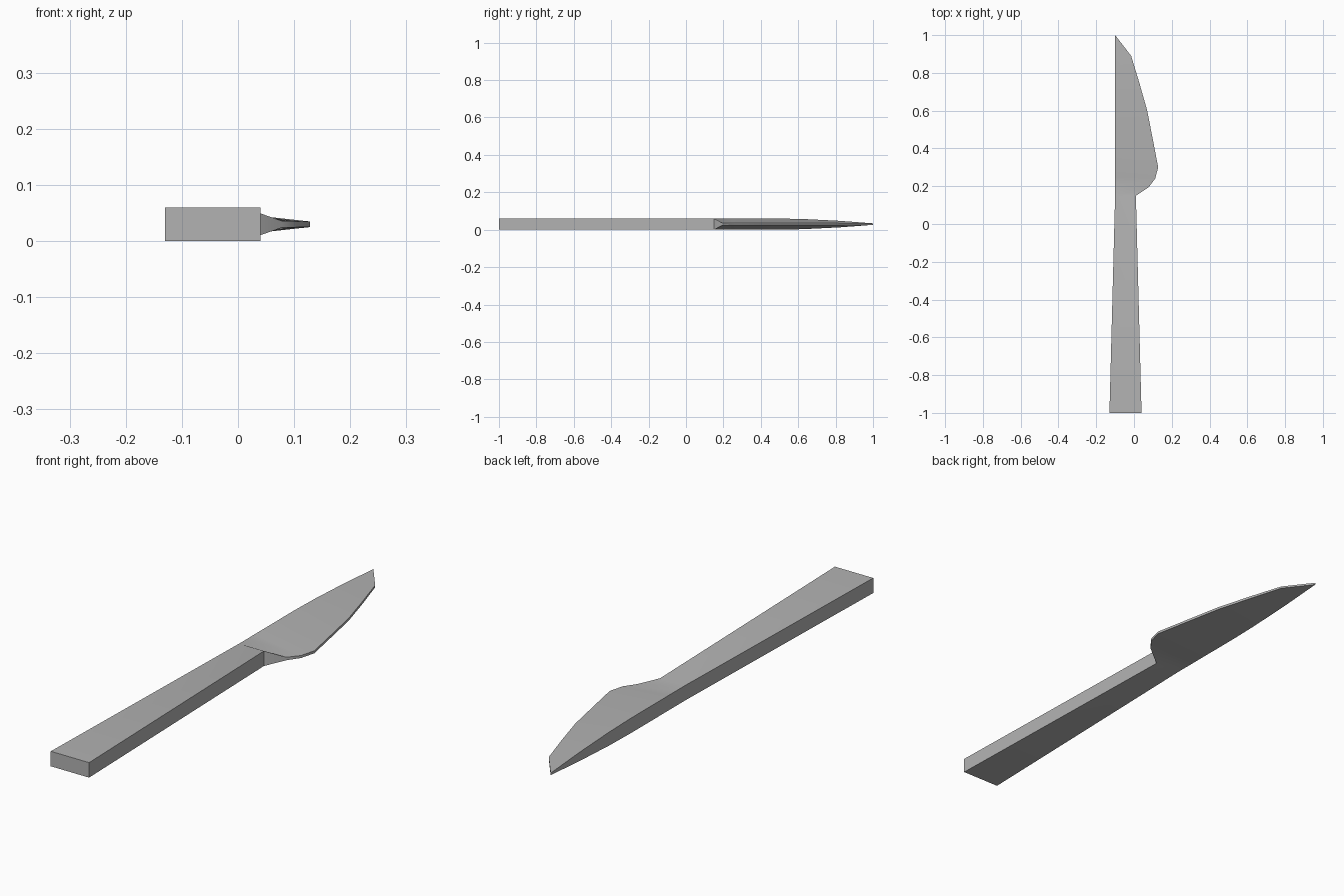
import bpy, bmesh

cube = bpy.data.objects.get("Cube")
if cube:
    bpy.data.objects.remove(cube, do_unlink=True)

MID = 0.03  # height of the centre plane

grey = bpy.data.materials.new("plain_grey")
grey.use_nodes = True
colour = (0.45, 0.45, 0.45, 1)
grey.diffuse_color = colour
grey.node_tree.nodes["Principled BSDF"].inputs["Base Color"].default_value = colour


def loft(name, ribs, cap_start, cap_end):
    """Skin ribs of (spine x, y, half thickness) and (edge x, y, half thickness)."""
    bm = bmesh.new()
    rings = []
    for spine, edge in ribs:
        ring = []
        for (x, y, h), s in ((spine, 1), (edge, 1), (edge, -1), (spine, -1)):
            ring.append(bm.verts.new((x, y, MID + s * h)))
        rings.append(ring)
    for a, b in zip(rings, rings[1:]):
        for i in range(4):
            j = (i + 1) % 4
            bm.faces.new((a[i], a[j], b[j], b[i]))
    if cap_start:
        bm.faces.new(rings[0])
    if cap_end:
        bm.faces.new(rings[-1])
    bmesh.ops.recalc_face_normals(bm, faces=bm.faces)
    mesh = bpy.data.meshes.new(name)
    bm.to_mesh(mesh)
    bm.free()
    mesh.materials.append(grey)
    obj = bpy.data.objects.new(name, mesh)
    bpy.context.collection.objects.link(obj)
    bpy.ops.object.select_all(action='DESELECT')
    obj.select_set(True)
    bpy.context.view_layer.objects.active = obj
    bpy.ops.object.shade_smooth_by_angle()
    return obj


# Knife: tapered handle, rounded heel, and blade thinning to edge and tip
SPINE = -0.1
knife = [
    ((-0.13, -1, 0.03), (0.04, -1, 0.03)),
    ((SPINE, 0.15, 0.03), (0.01, 0.15, 0.03)),
    ((SPINE, 0.2, 0.03), (0.078, 0.195, 0.006)),
    ((SPINE, 0.25, 0.03), (0.112, 0.24, 0.005)),
    ((SPINE, 0.32, 0.03), (0.128, 0.3, 0.005)),
    ((SPINE, 0.49, 0.03), (0.105, 0.42, 0.005)),
    ((SPINE, 0.63, 0.027), (0.07, 0.6, 0.005)),
    ((SPINE, 0.82, 0.0175), (0.029, 0.745, 0.005)),
    ((SPINE, 1, 0.004), (-0.015, 0.89, 0.004)),
]
loft("knife_body", knife, True, True)
